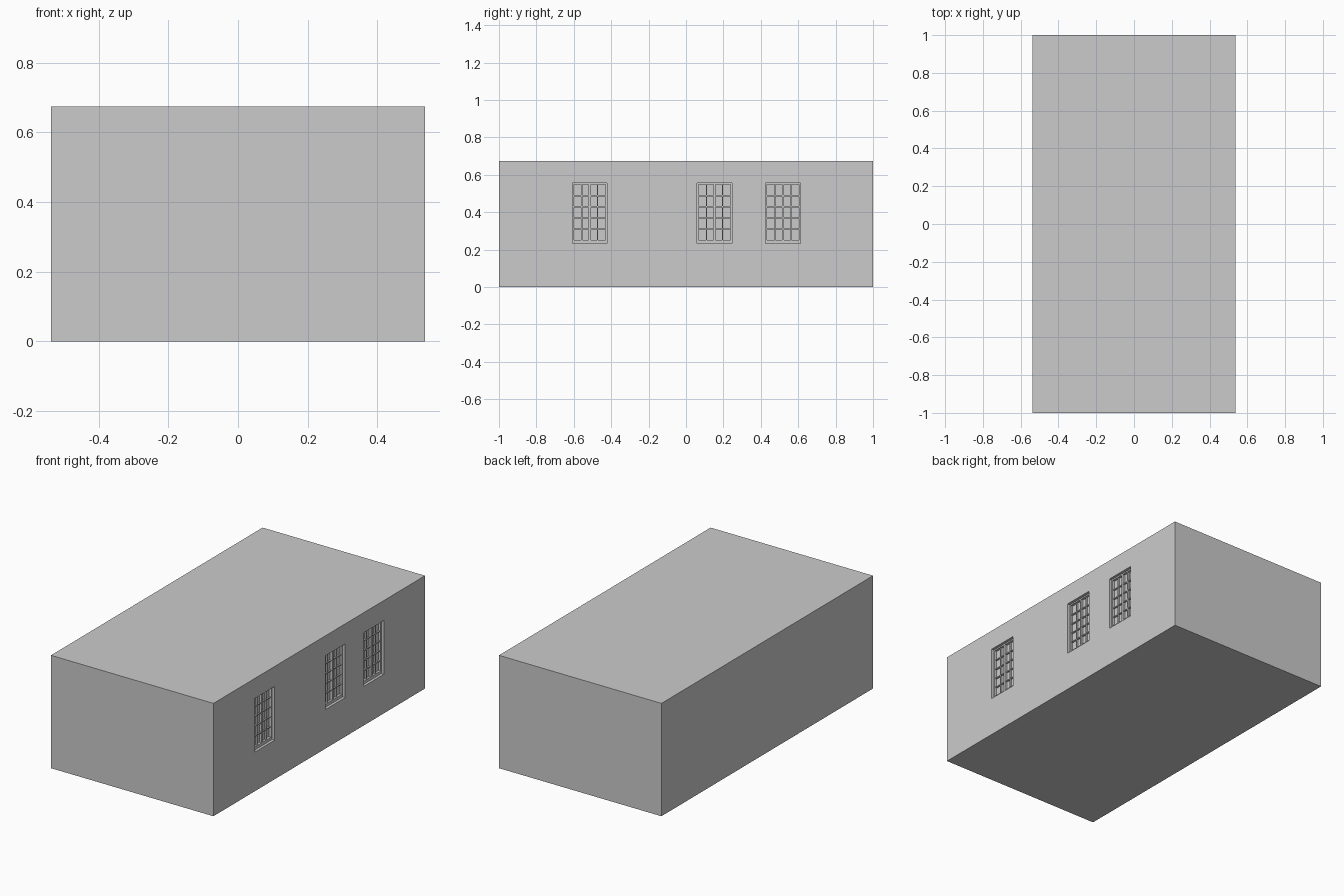
import bpy

if "Cube" in bpy.data.objects:
    bpy.data.objects.remove(bpy.data.objects["Cube"])

HX, HY, H = 0.5375, 1.0, 0.675      # half width, half length, height
WIN_Y = (-0.515, 0.152, 0.518)      # window centres along the right wall
WW, Z0, Z1 = 0.186, 0.234, 0.555    # opening width, bottom, top
DEPTH = 0.03                        # recess depth


def box(name, x0, x1, y0, y1, z0, z1):
    bpy.ops.mesh.primitive_cube_add(
        size=1, location=((x0 + x1) / 2, (y0 + y1) / 2, (z0 + z1) / 2))
    ob = bpy.context.object
    ob.name = name
    ob.scale = (x1 - x0, y1 - y0, z1 - z0)
    bpy.ops.object.transform_apply(location=False, rotation=False, scale=True)
    return ob


def join(name, parts):
    bpy.ops.object.select_all(action='DESELECT')
    for p in parts:
        p.select_set(True)
    bpy.context.view_layer.objects.active = parts[0]
    bpy.ops.object.join()
    parts[0].name = name


# Main block
body = box("building_body", -HX, HX, -HY, HY, 0, H)

# Window recesses cut into the right wall
for yc in WIN_Y:
    cutter = box("window_cutter", HX - DEPTH, HX + 0.1,
                 yc - WW / 2, yc + WW / 2, Z0, Z1)
    cutter.hide_render = True
    mod = body.modifiers.new("recess", 'BOOLEAN')
    mod.operation = 'DIFFERENCE'
    mod.solver = 'EXACT'
    mod.object = cutter
    bpy.context.view_layer.objects.active = body
    bpy.ops.object.modifier_apply(modifier=mod.name)
    bpy.data.objects.remove(cutter)

# Window frames: border, centre mullion and thin glazing bars over the panes
back = HX - DEPTH - 0.004
COLS, ROWS = 4, 5
for i, yc in enumerate(WIN_Y, 1):
    y0, y1 = yc - WW / 2, yc + WW / 2
    f = 0.008
    face = HX - 0.016
    parts = [
        box("stile", back, face, y0, y0 + f, Z0, Z1),
        box("stile", back, face, y1 - f, y1, Z0, Z1),
        box("head_rail", back, face, y0, y1, Z1 - f, Z1),
        box("sill_rail", back, face, y0, y1, Z0, Z0 + 0.018),
    ]
    bottom, top = Z0 + 0.018, Z1 - f
    for c in range(1, COLS):
        y = y0 + f + (WW - 2 * f) * c / COLS
        w = 0.006 if c == COLS // 2 else 0.003
        x = face if c == COLS // 2 else face - 0.004
        parts.append(box("bar", back, x, y - w, y + w, bottom, top))
    for r in range(1, ROWS):
        z = bottom + (top - bottom) * r / ROWS
        parts.append(box("bar", back, face - 0.005, y0 + f, y1 - f,
                         z - 0.003, z + 0.003))
    join(f"window_frame_{i}", parts)
